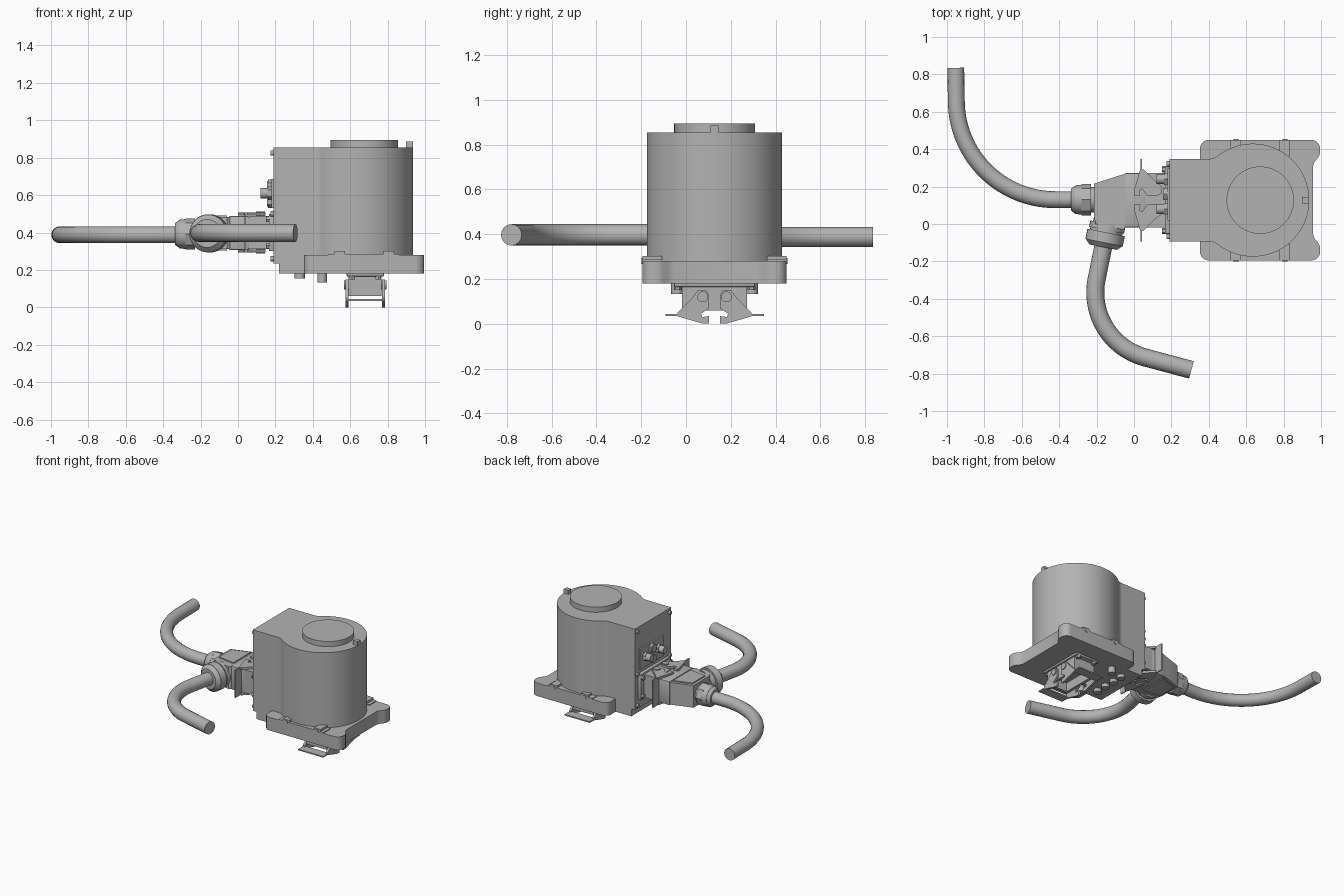
import bpy, bmesh
from math import sin, cos, pi, radians, sqrt
from mathutils import Matrix, Vector

if "Cube" in bpy.data.objects:
    bpy.data.objects.remove(bpy.data.objects["Cube"], do_unlink=True)

GREY = (0.45, 0.45, 0.45, 1)
mat = bpy.data.materials.new("machine grey")
mat.use_nodes = True
mat.diffuse_color = GREY
mat.node_tree.nodes["Principled BSDF"].inputs["Base Color"].default_value = GREY

CY = 0.1275            # symmetry line of the motor in y
I = Matrix.Identity(4)
parts = []


def finish(name, bm, mtx=I):
    bm.transform(mtx)
    bmesh.ops.recalc_face_normals(bm, faces=bm.faces)
    me = bpy.data.meshes.new(name)
    bm.to_mesh(me)
    bm.free()
    me.materials.append(mat)
    ob = bpy.data.objects.new(name, me)
    bpy.context.collection.objects.link(ob)
    parts.append(ob)
    return ob


def box(name, x, y, z, mtx=I, bevel=0):
    bm = bmesh.new()
    bmesh.ops.create_cube(bm, size=1)
    size = [b - a for a, b in (x, y, z)]
    mid = Vector([(a + b) / 2 for a, b in (x, y, z)])
    bm.transform(Matrix.Translation(mid) @ Matrix.Diagonal((*size, 1)))
    if bevel:
        bmesh.ops.bevel(bm, geom=bm.edges[:], offset=bevel, segments=2, affect='EDGES', profile=0.5)
    return finish(name, bm, mtx)


def rod(name, a, b, r, seg=32, mtx=I, r2=None):
    a, b = Vector(a), Vector(b)
    bm = bmesh.new()
    bmesh.ops.create_cone(bm, cap_ends=True, segments=seg, radius1=r,
                          radius2=r if r2 is None else r2, depth=(b - a).length)
    turn = (b - a).to_track_quat('Z', 'Y').to_matrix().to_4x4()
    bm.transform(Matrix.Translation((a + b) / 2) @ turn)
    return finish(name, bm, mtx)


def prism(name, pts, z0, z1, mtx=I):
    bm = bmesh.new()
    f = bm.faces.new([bm.verts.new((x, y, z0)) for x, y in pts])
    ext = bmesh.ops.extrude_face_region(bm, geom=[f])
    bmesh.ops.translate(bm, vec=(0, 0, z1 - z0),
                        verts=[v for v in ext["geom"] if isinstance(v, bmesh.types.BMVert)])
    return finish(name, bm, mtx)


def arc(cx, cy, r, a0, a1, n=12):
    return [(cx + r * cos(radians(a0 + (a1 - a0) * i / n)),
             cy + r * sin(radians(a0 + (a1 - a0) * i / n))) for i in range(n + 1)]


def mirrored(half):
    """Close a half outline, given as offsets from the symmetry line."""
    return [(x, CY + d) for x, d in half] + [(x, CY - d) for x, d in reversed(half)]


def cut(ob, cutter):
    mod = ob.modifiers.new("cut", 'BOOLEAN')
    mod.operation, mod.object, mod.solver = 'DIFFERENCE', cutter, 'EXACT'
    bpy.context.view_layer.objects.active = ob
    bpy.ops.object.modifier_apply(modifier=mod.name)
    parts.remove(cutter)
    bpy.data.objects.remove(cutter, do_unlink=True)


# Motor housing: round barrel blended into a square terminal box
R, F, W, BX = 0.302, 0.08, 0.22, 0.635
dx = sqrt((R + F) ** 2 - (W + F) ** 2)
tang = pi - sin(0)
ang = Vector((1, 0)).angle(Vector((-dx, W + F))) * 180 / pi
half = [(0.19, W)] + arc(BX - dx, W + F, F, 270, 180 + ang + 180 - 0, 8)[:1]
half += arc(BX - dx, W + F, F, 270, 180 + ang, 8)[1:] + arc(BX, 0, R, ang, 0, 36)[1:-1]
prism("motor_housing", mirrored(half), 0.235, 0.855)
box("terminal_box_base", (0.22, 0.425), (CY - W, CY + W), (0.18, 0.26))
rod("top_cap", (0.675, CY, 0.85), (0.675, CY, 0.895), 0.18, 64)
box("top_key", (0.897, 0.935), (CY - 0.017, CY + 0.017), (0.78, 0.886))

# Mounting flange with rounded ears, bolt holes and a round recess below
half = [(0.353, 0.27)] + arc(0.40, 0.275, 0.047, 180, 90, 8) + arc(0.948, 0.275, 0.047, 90, 0, 8)
half += [(0.995, 0.25), (0.985, 0.228), (0.965, 0.205), (0.957, 0.18)]
flange = prism("mounting_flange", mirrored(half), 0.18, 0.28)
for x in (0.40, 0.948):
    for s in (-1, 1):
        y = CY + s * 0.273
        cut(flange, rod("hole_cutter", (x, y, 0.1), (x, y, 0.4), 0.025))
        cut(flange, rod("counterbore_cutter", (x, y, 0.262), (x, y, 0.4), 0.04))
for x, y in ((0.875, 0.42), (0.47, -0.165)):
    cut(flange, rod("pin_cutter", (x, y, 0.1), (x, y, 0.4), 0.013, 16))
cut(flange, rod("recess_cutter", (0.68, CY, 0.1), (0.68, CY, 0.24), 0.25, 64))

# Clamp blocks with screws along both flange edges
for s in (-1, 1):
    y0, y1 = sorted((CY + s * 0.322, CY + s * 0.235))
    box("flange_rim", (0.48, 0.86), (y0, y1), (0.27, 0.286))
    for x in (0.545, 0.807):
        box("clamp_block", (x - 0.028, x + 0.028), (y0, y1), (0.27, 0.302))
        rod("clamp_screw", (x, CY + s * 0.31, 0.28), (x, CY + s * 0.327, 0.28), 0.014, 16)


def connector(tag, mtx):
    """Latching rectangular socket; local z runs from its mouth to its base."""
    box(tag + "_base", (-0.1, 0.1), (-0.18, 0.18), (0.165, 0.2), mtx, 0.006)
    box(tag + "_floor", (-0.08, 0.08), (-0.14, 0.14), (0.13, 0.24), mtx)
    for s in (-1, 1):
        x0, x1 = sorted((s * 0.068, s * 0.088))
        y0, y1 = sorted((s * 0.125, s * 0.145))
        box(tag + "_long_wall", (x0, x1), (-0.145, 0.145), (0.06, 0.17), mtx)
        box(tag + "_end_wall", (-0.088, 0.088), (y0, y1), (0.06, 0.17), mtx)
        for t in (-1, 1):
            rod(tag + "_base_screw", (s * 0.07, t * 0.165, 0.15), (s * 0.07, t * 0.165, 0.17),
                0.017, 6, mtx)
            # Hooked latch plate, drawn in the y-z plane
            hook = [(0.165, 0.05), (0.165, 0.033), (0.05, 0), (0.024, 0), (0.024, 0.034),
                    (0.055, 0.03), (0.06, 0.045), (0.024, 0.07), (0.024, 0.125),
                    (0.035, 0.148), (0.075, 0.148), (0.1, 0.115)]
            plane = Matrix(((0, 0, 1, 0), (1, 0, 0, 0), (0, 1, 0, 0), (0, 0, 0, 1)))
            prism(tag + "_latch", [(t * y, z) for y, z in hook], s * 0.09, s * 0.106, mtx @ plane)
            rod(tag + "_latch_pivot", (s * 0.08, t * 0.053, 0.12), (s * 0.113, t * 0.053, 0.12),
                0.024, 20, mtx)
    for t in (-1, 1):
        y0, y1 = sorted((t * 0.15, t * 0.22))
        box(tag + "_latch_handle", (-0.106, 0.106), (y0, y1), (0.035, 0.044), mtx)


connector("bottom_socket", Matrix.Translation((0.68, CY, 0)))
connector("side_socket", Matrix.Translation((0, CY, 0.40)) @ Matrix.Rotation(pi / 2, 4, 'Y'))

# Plug hood filling the side socket, with raised panels
hood = [(-0.215, 0.215), (-0.06, 0.265), (0.13, 0.268), (0.13, -0.012), (-0.04, -0.015),
        (-0.06, -0.03), (-0.205, 0.0), (-0.215, 0.045)]
prism("plug_hood", hood, 0.312, 0.482)
panel = [(-0.195, 0.2), (-0.06, 0.243), (-0.06, 0.03), (-0.195, 0.05)]
prism("hood_panel", panel, 0.304, 0.49)
box("hood_collar", (-0.05, 0.06), (-0.018, 0.273), (0.306, 0.488), bevel=0.008)

# Cable glands: stacked rings along each cable axis
def gland(tag, start, axis, rings):
    p, d = Vector(start), Vector(axis).normalized()
    for length, r, r2, seg in rings:
        rod(tag, p, p + d * length, r, seg, r2=r2)
        p = p + d * length


gland("rear_gland", (-0.2, 0.13, 0.392), (-1, 0, 0),
      [(0.03, 0.068, 0.068, 32), (0.05, 0.084, 0.084, 8), (0.035, 0.08, 0.076, 32), (0.022, 0.074, 0.058, 32)])
gland("front_gland", (-0.134, 0.03, 0.395), (-0.2, -1, 0),
      [(0.03, 0.08, 0.08, 32), (0.035, 0.095, 0.095, 32), (0.012, 0.088, 0.088, 32),
       (0.055, 0.102, 0.102, 32), (0.025, 0.1, 0.075, 32)])


# Bent cables
def cable(name, pts, z, r):
    cu = bpy.data.curves.new(name, 'CURVE')
    cu.dimensions = '3D'
    cu.bevel_depth, cu.bevel_resolution, cu.use_fill_caps = r, 6, True
    sp = cu.splines.new('POLY')
    sp.points.add(len(pts) - 1)
    for p, (x, y) in zip(sp.points, pts):
        p.co = (x, y, z, 1)
    cu.materials.append(mat)
    ob = bpy.data.objects.new(name, cu)
    bpy.context.collection.objects.link(ob)
    parts.append(ob)


cable("rear_cable", [(-0.3, 0.13)] + arc(-0.42, 0.66, 0.53, 270, 180, 32) + [(-0.953, 0.835)], 0.388, 0.045)
cable("front_cable", [(-0.16, -0.1)] + arc(0.153, -0.366, 0.36, 169, 255, 28) + [(0.307, -0.78)], 0.397, 0.048)

# Small round ports and cover screws on the terminal face
box("port_plate", (0.178, 0.2), (0.02, 0.3), (0.53, 0.685))
for y, z, reach, r in ((0.24, 0.61, 0.12, 0.027), (0.16, 0.645, 0.155, 0.03),
                       (0.16, 0.565, 0.155, 0.025), (0.08, 0.61, 0.12, 0.027)):
    rod("port_nut", (0.2, y, z), (0.16, y, z), r + 0.008, 6)
    rod("port", (0.2, y, z), (reach, y, z), r, 20)
for y in (CY - 0.195, CY + 0.195):
    for z in (0.26, 0.5, 0.825):
        rod("cover_screw", (0.2, y, z), (0.175, y, z), 0.014, 16)

# Pegs under the terminal box
for i in range(4):
    y = 0.0 + i * 0.085
    rod("short_peg", (0.33, y, 0.2), (0.33, y, 0.155), 0.028, 20)
for y in (-0.04, 0.295):
    rod("long_peg", (0.45, y, 0.25), (0.45, y, 0.133), 0.026, 20)

# Smooth the curved surfaces while keeping edges crisp
bpy.ops.object.select_all(action='DESELECT')
for ob in parts:
    ob.select_set(True)
bpy.context.view_layer.objects.active = parts[-1]
bpy.ops.object.convert(target='MESH')
bpy.ops.object.shade_smooth_by_angle(angle=radians(32))
